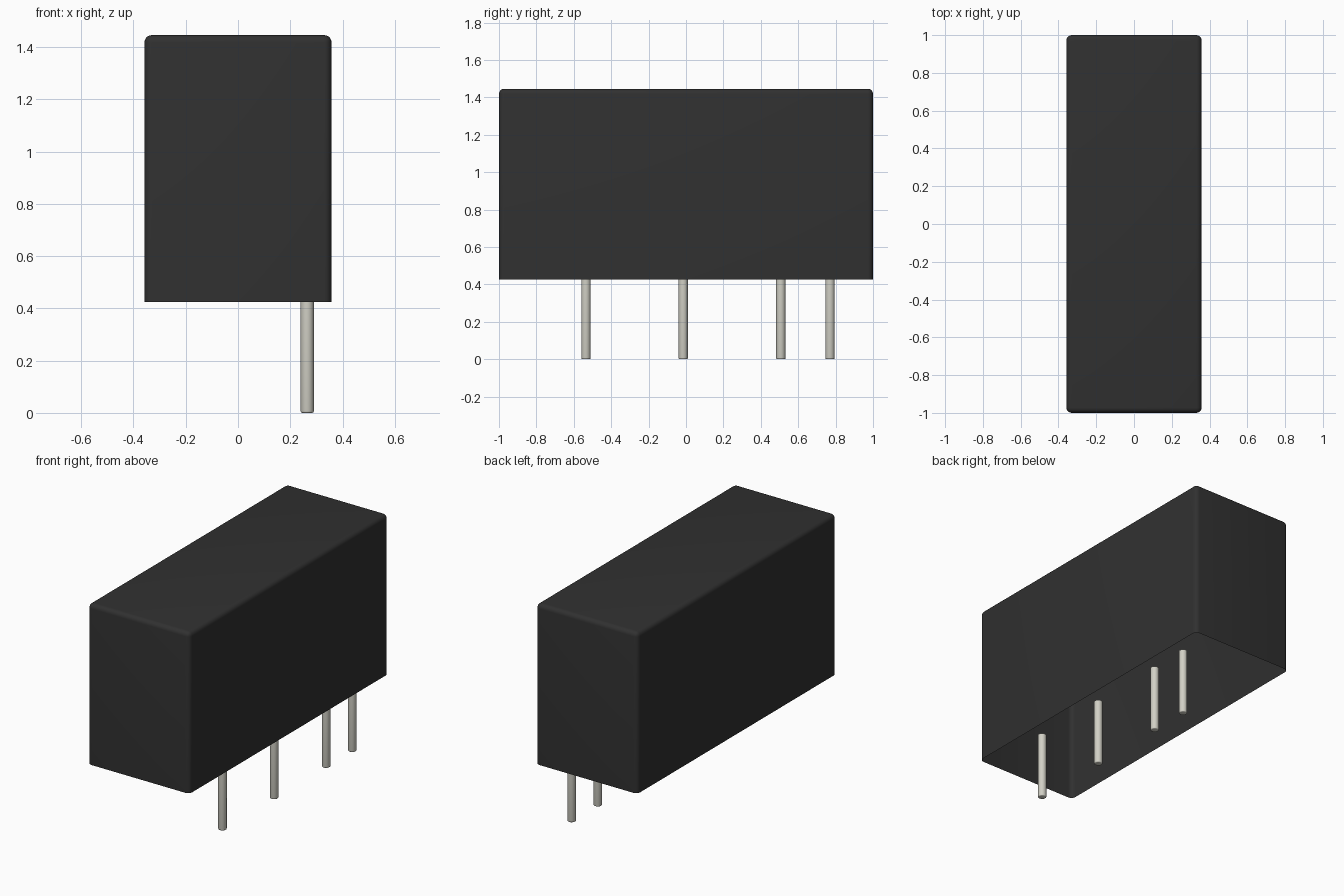
import bpy
import bmesh
import math
from mathutils import Matrix

cube = bpy.data.objects.get("Cube")
if cube:
    bpy.data.objects.remove(cube, do_unlink=True)


def make_material(name, rgb, metallic, roughness):
    mat = bpy.data.materials.new(name)
    mat.use_nodes = True
    mat.diffuse_color = (*rgb, 1.0)
    bsdf = next(n for n in mat.node_tree.nodes if n.type == "BSDF_PRINCIPLED")
    bsdf.inputs["Base Color"].default_value = (*rgb, 1.0)
    bsdf.inputs["Metallic"].default_value = metallic
    bsdf.inputs["Roughness"].default_value = roughness
    return mat


def finish(bm, name, mat, angle):
    mesh = bpy.data.meshes.new(name)
    bm.to_mesh(mesh)
    bm.free()
    mesh.materials.append(mat)
    obj = bpy.data.objects.new(name, mesh)
    bpy.context.collection.objects.link(obj)
    bpy.ops.object.select_all(action="DESELECT")
    obj.select_set(True)
    bpy.context.view_layer.objects.active = obj
    bpy.ops.object.shade_smooth_by_angle(angle=math.radians(angle))
    return obj


black = make_material("black plastic", (0.03, 0.03, 0.03), 0.0, 0.6)
metal = make_material("pale grey metal", (0.64, 0.63, 0.56), 0.0, 0.5)

WIDTH, LENGTH = 0.716, 2.0
BASE, TOP = 0.425, 1.446

# Housing: thin shell, open underneath, with rounded top and side edges
bm = bmesh.new()
bmesh.ops.create_cube(bm, size=1.0)
bmesh.ops.scale(bm, vec=(WIDTH, LENGTH, TOP - BASE), verts=bm.verts)
bmesh.ops.translate(bm, vec=(0, 0, (TOP + BASE) / 2), verts=bm.verts)
floor = [f for f in bm.faces if f.normal.z < -0.5]
bmesh.ops.delete(bm, geom=floor, context="FACES_ONLY")
edges = [e for e in bm.edges if not e.is_boundary]
bmesh.ops.bevel(bm, geom=edges, offset=0.028, segments=5, profile=0.5,
                affect="EDGES", clamp_overlap=True)
finish(bm, "housing", black, 40)

# Pins: one row close to the left side, with slightly rounded tips
PIN_X, PIN_RADIUS = 0.265, 0.025
for number, y in enumerate((-0.535, -0.015, 0.507, 0.77), start=1):
    bm = bmesh.new()
    bmesh.ops.create_cone(bm, cap_ends=True, segments=32, radius1=PIN_RADIUS,
                          radius2=PIN_RADIUS, depth=BASE,
                          matrix=Matrix.Translation((PIN_X, y, BASE / 2)))
    tip = [e for e in bm.edges if all(v.co.z < 0.01 for v in e.verts)]
    bmesh.ops.bevel(bm, geom=tip, offset=0.006, segments=3, profile=0.5,
                    affect="EDGES")
    finish(bm, f"pin_{number}", metal, 40)
